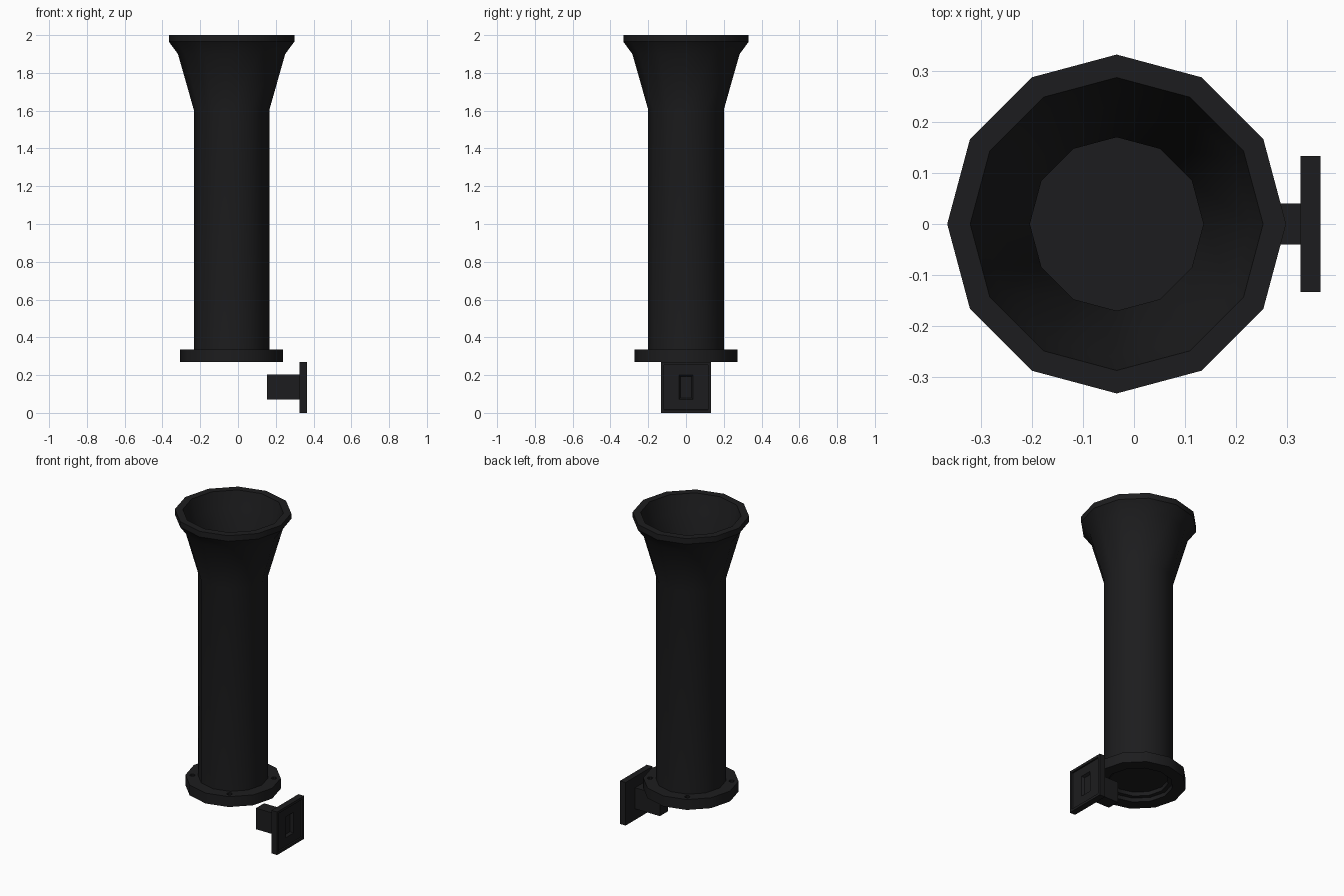
import bpy, bmesh
from math import pi, cos, sin, radians
from mathutils import Matrix, Vector

if "Cube" in bpy.data.objects:
    bpy.data.objects.remove(bpy.data.objects["Cube"])

CX = -0.034      # axis of the pipe
SIDES = 12

black = bpy.data.materials.new("black_iron")
black.diffuse_color = (0.012, 0.012, 0.013, 1)
black.use_nodes = True
black.node_tree.nodes["Principled BSDF"].inputs["Base Color"].default_value = black.diffuse_color


def finish(bm, name):
    bmesh.ops.recalc_face_normals(bm, faces=bm.faces)
    me = bpy.data.meshes.new(name)
    bm.to_mesh(me)
    bm.free()
    me.materials.append(black)
    ob = bpy.data.objects.new(name, me)
    bpy.context.collection.objects.link(ob)
    return ob


def lathe(name, profile, closed):
    """Spin an (r, z) profile around the pipe axis."""
    bm = bmesh.new()
    vs = [bm.verts.new((CX + r, 0, z)) for r, z in profile]
    pairs = list(zip(vs, vs[1:])) + ([(vs[-1], vs[0])] if closed else [])
    edges = [bm.edges.new(p) for p in pairs]
    bmesh.ops.spin(bm, geom=vs + edges, cent=(CX, 0, 0), axis=(0, 0, 1),
                   angle=2 * pi, steps=SIDES)
    bmesh.ops.remove_doubles(bm, verts=bm.verts, dist=1e-4)
    ob = finish(bm, name)
    return ob


def smooth(ob):
    bpy.ops.object.select_all(action='DESELECT')
    ob.select_set(True)
    bpy.context.view_layer.objects.active = ob
    bpy.ops.object.shade_smooth_by_angle(angle=radians(35))


def box(bm, x0, x1, hy, z0, z1):
    m = Matrix.Translation(((x0 + x1) / 2, 0, (z0 + z1) / 2)) @ \
        Matrix.Diagonal((x1 - x0, 2 * hy, z1 - z0, 1))
    return bmesh.ops.create_cube(bm, size=1, matrix=m)["verts"]


# hollow pipe with flared mouth and a floor near the bottom
pipe = lathe("pipe", [
    (0, 0.32), (0.17, 0.32), (0.17, 0.295), (0.2, 0.295), (0.2, 1.605),
    (0.284, 1.9), (0.332, 1.965), (0.332, 2.0), (0.287, 2.0),
    (0.262, 1.9), (0.17, 1.6), (0.17, 0.35), (0, 0.35)], False)
smooth(pipe)

# bottom flange ring
flange = lathe("flange", [(0.195, 0.27), (0.272, 0.27),
                          (0.272, 0.335), (0.195, 0.335)], True)

# bolt holes in the flange
bm = bmesh.new()
for k in range(4):
    a = radians(30 + 90 * k)
    bmesh.ops.create_cone(
        bm, cap_ends=True, segments=8, radius1=0.016, radius2=0.016, depth=0.06,
        matrix=Matrix.Translation((CX + 0.233 * cos(a), 0.233 * sin(a), 0.34)))
cutter = finish(bm, "bolt_hole_cutter")
cutter.hide_render = True
cutter.hide_set(True)
mod = flange.modifiers.new("bolt_holes", 'BOOLEAN')
mod.object = cutter
mod.operation = 'DIFFERENCE'
mod.solver = 'EXACT'
smooth(flange)

# square wall plate with a shallow panel and a slot on its outer face
bm = bmesh.new()
box(bm, 0.326, 0.365, 0.133, 0.0, 0.27)
bm.faces.ensure_lookup_table()
outer = max(bm.faces, key=lambda f: f.calc_center_median().x)
bmesh.ops.inset_region(bm, faces=[outer], thickness=0.022)
bmesh.ops.inset_region(bm, faces=[outer], thickness=0.002, depth=-0.008)
# shrink the inner loop to the slot outline, then sink it
bmesh.ops.inset_region(bm, faces=[outer], thickness=0.03)
for v in outer.verts:
    v.co.y = 0.038 if v.co.y > 0 else -0.038
    v.co.z = 0.2 if v.co.z > 0.135 else 0.07
bmesh.ops.inset_region(bm, faces=[outer], thickness=0.012, depth=-0.016)
finish(bm, "wall_plate")

# bracket arm behind the plate
bm = bmesh.new()
box(bm, 0.153, 0.33, 0.04, 0.07, 0.202)
finish(bm, "bracket_arm")
